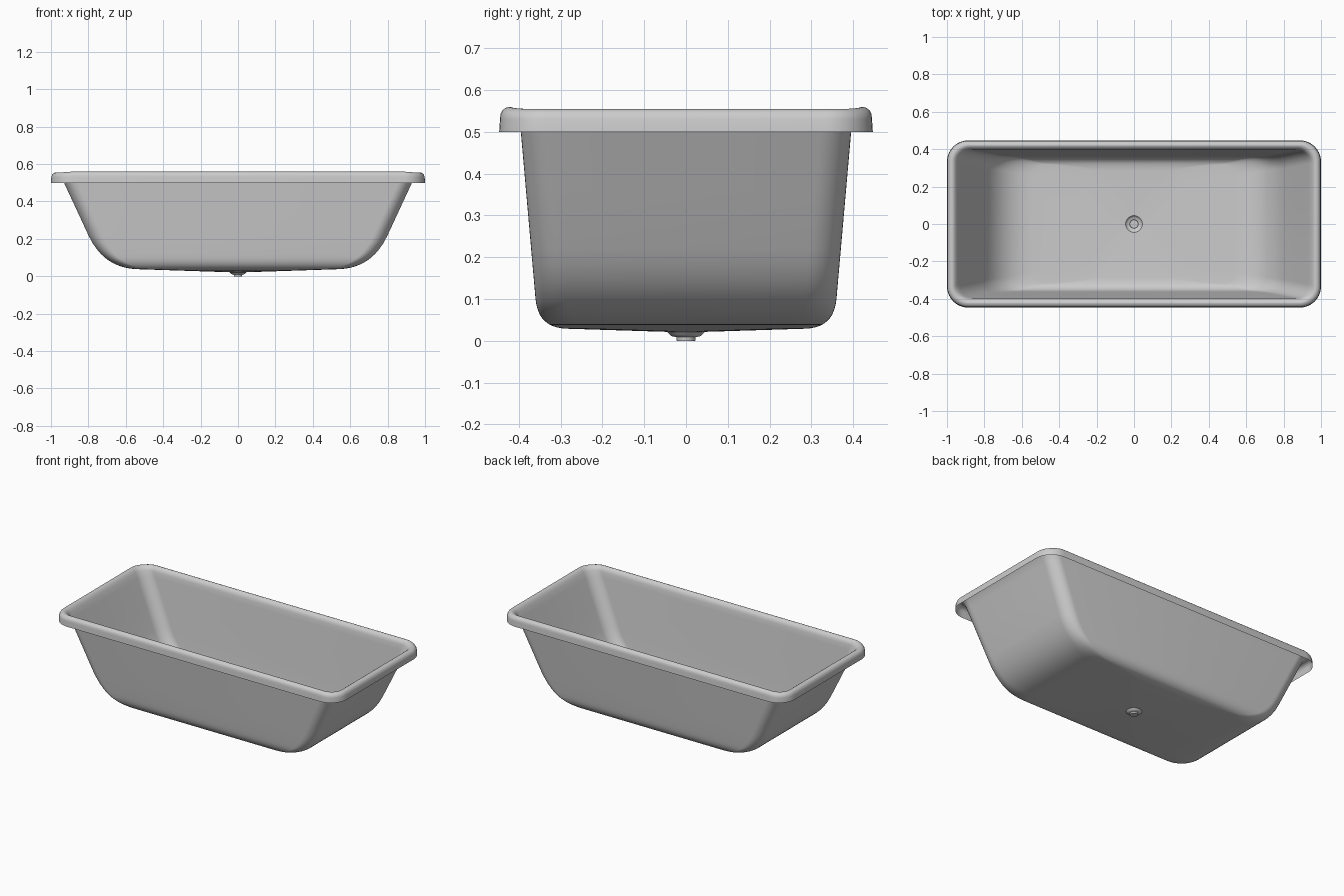
import bpy, bmesh
from math import sin, cos, pi

cube = bpy.data.objects.get("Cube")
if cube:
    bpy.data.objects.remove(cube)

mat = bpy.data.materials.new("light grey enamel")
mat.use_nodes = True
mat.diffuse_color = (0.6, 0.6, 0.6, 1)
mat.node_tree.nodes["Principled BSDF"].inputs["Base Color"].default_value = (0.6, 0.6, 0.6, 1)

SEG = 10  # steps per rounded corner


def ring(x, y, r, z):
    """Rounded rectangle with half sizes x, y and corner radius r."""
    points = []
    for corner, (sx, sy) in enumerate([(1, 1), (-1, 1), (-1, -1), (1, -1)]):
        for i in range(SEG + 1):
            a = (corner + i / SEG) * pi / 2
            points.append((sx * (x - r) + r * cos(a), sy * (y - r) + r * sin(a), z))
    return points


def loft(name, rings, cap=False):
    """Skin a list of rings, the first one optionally closed."""
    bm = bmesh.new()
    loops = [[bm.verts.new(p) for p in pts] for pts in rings]
    for low, high in zip(loops, loops[1:]):
        n = len(low)
        for i in range(n):
            j = (i + 1) % n
            bm.faces.new((low[j], low[i], high[i], high[j]))
    if cap:
        bm.faces.new(loops[0])
    bmesh.ops.remove_doubles(bm, verts=bm.verts, dist=1e-5)
    mesh = bpy.data.meshes.new(name)
    bm.to_mesh(mesh)
    bm.free()
    mesh.materials.append(mat)
    obj = bpy.data.objects.new(name, mesh)
    bpy.context.collection.objects.link(obj)
    bpy.ops.object.select_all(action='DESELECT')
    obj.select_set(True)
    bpy.context.view_layer.objects.active = obj
    bpy.ops.object.shade_smooth_by_angle(angle=0.7)
    return obj


def profile(floor, start, control, end, top):
    """Sloping floor, curved lower edge and straight wall as (size, height)."""
    pts = [floor]
    for i in range(25):
        t = i / 24
        pts.append(tuple((1 - t) ** 2 * a + 2 * t * (1 - t) * b + t * t * c
                         for a, b, c in zip(start, control, end)))
    return pts + [top]


def size_at(pts, z):
    for (s0, z0), (s1, z1) in zip(pts, pts[1:]):
        if z <= z1:
            return s0 + (s1 - s0) * (z - z0) / (z1 - z0)
    return pts[-1][0]


# Basin: end and side profiles combined level by level
ends = profile((0, 0.02), (0.54, 0.038), (0.72, 0.045), (0.80, 0.22), (0.945, 0.532))
sides = profile((0, 0.02), (0.285, 0.029), (0.354, 0.031), (0.36, 0.10), (0.398, 0.532))
levels = [0.023, 0.026, 0.029, 0.030, 0.032, 0.034, 0.036, 0.038, 0.039, 0.041, 0.044,
          0.048, 0.054, 0.062, 0.072, 0.085, 0.10, 0.12, 0.145, 0.18, 0.22, 0.36, 0.5, 0.532]
rings = [ring(0.045, 0.045, 0.045, 0.0215)]
for z in levels:
    x, y = size_at(ends, z), size_at(sides, z)
    rings.append(ring(x, y, min(0.075, x * 0.8, y * 0.8), z))

# Rolled rim with a hanging skirt
for x, y, r, z in [(0.951, 0.402, 0.078, 0.545), (0.957, 0.408, 0.08, 0.553),
                   (0.964, 0.415, 0.085, 0.558), (0.970, 0.421, 0.09, 0.56),
                   (0.976, 0.424, 0.092, 0.56), (0.985, 0.433, 0.1, 0.557),
                   (0.992, 0.440, 0.107, 0.551), (0.996, 0.444, 0.11, 0.542),
                   (0.998, 0.445, 0.112, 0.53), (1.0, 0.447, 0.114, 0.5)]:
    rings.append(ring(x, y, r, z))
tub = loft("bathtub_shell", rings)

# Rim dips slightly at both ends
for v in tub.data.vertices:
    if v.co.z > 0.54:
        v.co.z -= 0.005 * min(1, max(0, (abs(v.co.x) - 0.88) / 0.07))

# Drain dish and pipe
loft("drain", [ring(r, r, r, z) for r, z in
               [(0.022, 0), (0.023, 0.009), (0.034, 0.011), (0.038, 0.014), (0.045, 0.0215)]], cap=True)
